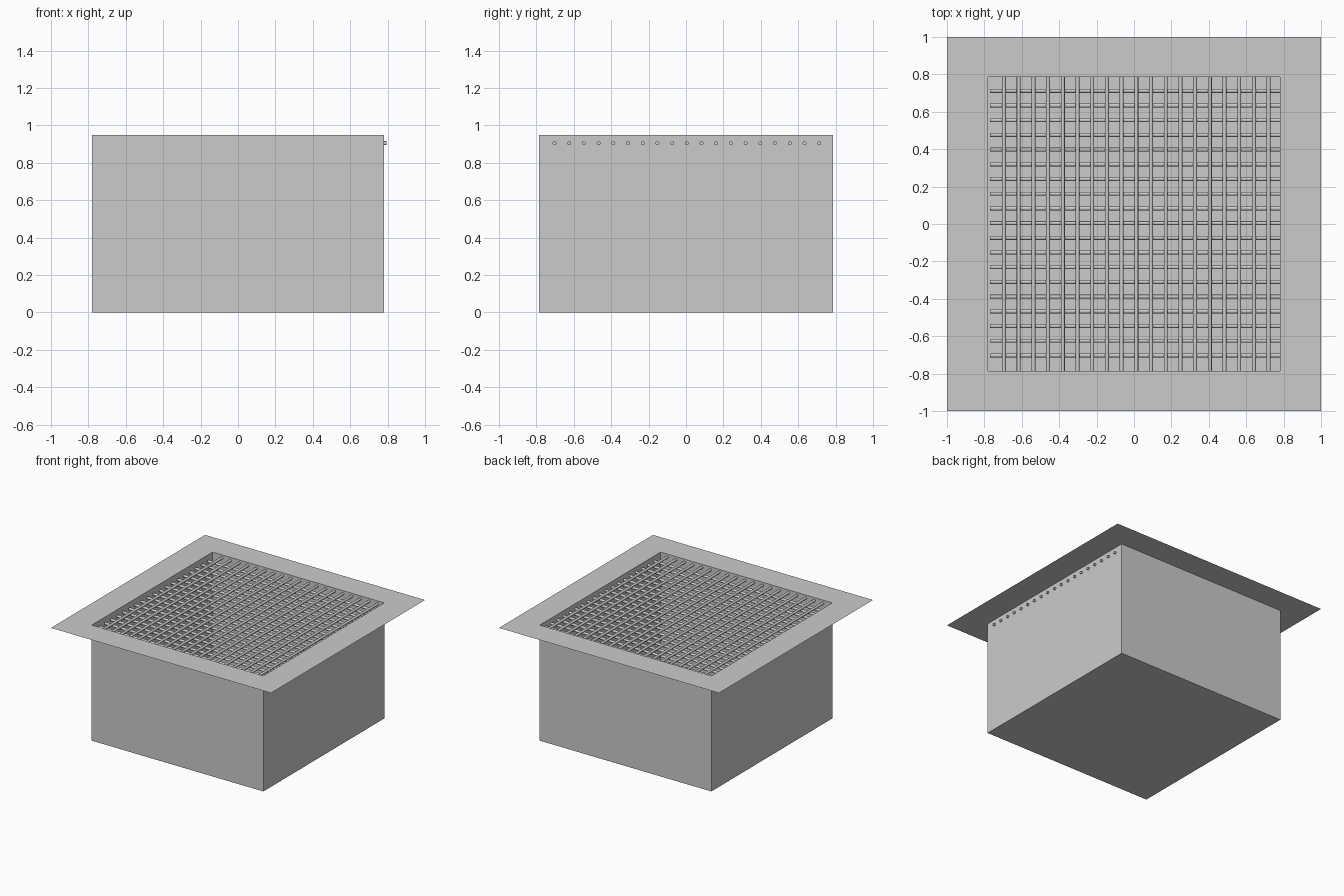
import bpy, bmesh, math
from mathutils import Matrix

if "Cube" in bpy.data.objects:
    bpy.data.objects.remove(bpy.data.objects["Cube"])

X, Y, TOP = 0.78, 0.785, 0.95      # half sizes of the box, flange height
N, PITCH, R = 19, 0.0786, 0.0105   # grille bars


def make(name, bm):
    me = bpy.data.meshes.new(name)
    bm.to_mesh(me)
    bm.free()
    ob = bpy.data.objects.new(name, me)
    bpy.context.collection.objects.link(ob)
    return ob


def bars(name, axis, first, along, z, length):
    bm = bmesh.new()
    for i in range(N):
        p = first + i * PITCH
        if axis == 'X':
            m = Matrix.Translation((along, p, z)) @ Matrix.Rotation(math.pi / 2, 4, 'Y')
        else:
            m = Matrix.Translation((p, along, z)) @ Matrix.Rotation(math.pi / 2, 4, 'X')
        bmesh.ops.create_cone(bm, cap_ends=True, segments=16, radius1=R, radius2=R,
                              depth=length, matrix=m)
    ob = make(name, bm)
    for o in bpy.context.selected_objects:
        o.select_set(False)
    ob.select_set(True)
    bpy.context.view_layer.objects.active = ob
    bpy.ops.object.shade_smooth_by_angle(angle=math.radians(40))


# open-topped plenum box
bm = bmesh.new()
bmesh.ops.create_cube(bm, size=1, matrix=Matrix.Translation((0, 0, TOP / 2))
                      @ Matrix.Diagonal((2 * X, 2 * Y, TOP, 1)))
bmesh.ops.delete(bm, geom=[f for f in bm.faces if f.normal.z > 0.5], context='FACES_ONLY')
make("plenum_box", bm)

# flat flange around the opening
bm = bmesh.new()
corners = ((-1, -1), (1, -1), (1, 1), (-1, 1))
outer = [bm.verts.new((x, y, TOP)) for x, y in corners]
inner = [bm.verts.new((x * X, y * Y, TOP)) for x, y in corners]
for i in range(4):
    j = (i + 1) % 4
    bm.faces.new((outer[i], outer[j], inner[j], inner[i]))
make("flange", bm)

# lower bars run along x and poke out on the right, upper bars run along y
bars("cross_bars", 'X', -0.703, 0.0115, 0.905, 1.565)
bars("front_bars", 'Y', -0.695, 0, 0.925, 1.57)
